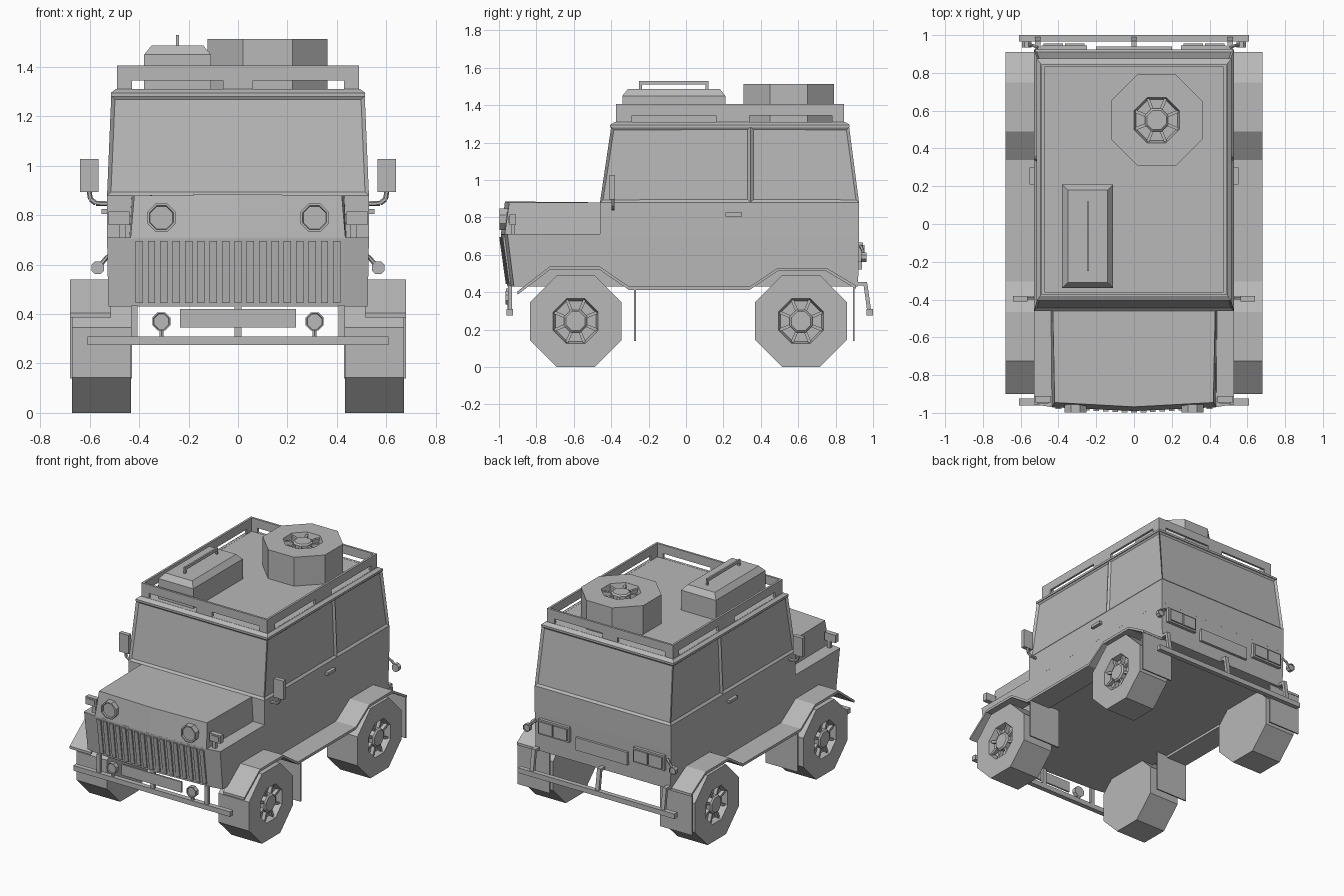
import bpy, bmesh, math
from mathutils import Vector, Matrix

if "Cube" in bpy.data.objects:
    bpy.data.objects.remove(bpy.data.objects["Cube"])

grey = bpy.data.materials.new("plain_grey")
grey.diffuse_color = (0.48, 0.48, 0.48, 1)
grey.use_nodes = True
grey.node_tree.nodes["Principled BSDF"].inputs["Base Color"].default_value = grey.diffuse_color


def finish(name, bm, mirror=False):
    bmesh.ops.recalc_face_normals(bm, faces=bm.faces[:])
    me = bpy.data.meshes.new(name)
    bm.to_mesh(me)
    bm.free()
    me.materials.append(grey)
    ob = bpy.data.objects.new(name, me)
    bpy.context.collection.objects.link(ob)
    if mirror:
        ob.modifiers.new("mirror", 'MIRROR').use_mirror_merge = False
    return ob


def loft(bm, rings):
    vs = [[bm.verts.new(p) for p in r] for r in rings]
    n = len(vs[0])
    for a, b in zip(vs, vs[1:]):
        for i in range(n):
            bm.faces.new((a[i], a[(i + 1) % n], b[(i + 1) % n], b[i]))
    bm.faces.new(vs[0][::-1])
    bm.faces.new(vs[-1])


def rect(x0, x1, y0, y1, z):
    return [(x0, y0, z), (x1, y0, z), (x1, y1, z), (x0, y1, z)]


def box(bm, x0, x1, y0, y1, z0, z1):
    loft(bm, [rect(x0, x1, y0, y1, z0), rect(x0, x1, y0, y1, z1)])


def boxes(name, items, mirror=False):
    bm = bmesh.new()
    for b in items:
        box(bm, *b)
    return finish(name, bm, mirror)


def octagon(r, h, phase=math.pi / 8, n=8):
    return [(r * math.cos(phase + i * 2 * math.pi / n),
             r * math.sin(phase + i * 2 * math.pi / n), h) for i in range(n)]


def tube(bm, points, r, n=6):
    for a, b in zip(points, points[1:]):
        a, b = Vector(a), Vector(b)
        q = (b - a).to_track_quat('Z', 'Y')
        ring = [q @ Vector(p) for p in octagon(r, 0, n=n, phase=math.pi / n)]
        loft(bm, [[a + p for p in ring], [b + p for p in ring]])


# --- body: lower tub, bonnet, cabin base, with a V-shaped nose
def nose(w, inner, yc, yi, yo, back, z):
    return [(w, back, z), (-w, back, z), (-w, yo, z), (-inner, yi, z),
            (0, yc, z), (inner, yi, z), (w, yo, z)]


bm = bmesh.new()
loft(bm, [nose(.525, .425, -.955, -.935, -.92, .92, .43),
          nose(.53, .43, -.99, -.97, -.955, .925, .71)])
finish("lower_body", bm)
bm = bmesh.new()
loft(bm, [[(.44, -.44, .705), (-.44, -.44, .705), (-.435, -.97, .705), (0, -.99, .705), (.435, -.97, .705)],
          [(.43, -.44, .88), (-.43, -.44, .88), (-.42, -.945, .88), (0, -.968, .885), (.42, -.945, .88)]])
finish("bonnet", bm)
boxes("cabin_base", [(-.53, .53, -.46, .925, .70, .88)])


# --- greenhouse with sunken window panels, side panes split at a pillar
def cab(w, y0, yp, y1, z):
    return [(-w, y0, z), (w, y0, z), (w, yp, z), (w, y1, z), (-w, y1, z), (-w, yp, z)]


bm = bmesh.new()
loft(bm, [cab(.53, -.46, .345, .925, .88), cab(.513, -.40, .345, .872, 1.285)])
panes = [f for f in bm.faces if len(f.verts) == 4]
bmesh.ops.recalc_face_normals(bm, faces=bm.faces[:])
bmesh.ops.inset_individual(bm, faces=panes, thickness=.022, depth=-.012)
finish("window_cabin", bm)
bm = bmesh.new()
loft(bm, [rect(-.515, .515, -.405, .875, 1.28), rect(-.515, .515, -.405, .875, 1.295),
          rect(-.495, .495, -.38, .85, 1.31)])
finish("roof", bm)

# --- roof rack walls with slots
rack = []
for z0, z1 in ((1.295, 1.311), (1.345, 1.405)):
    for y in (-.375, .83):
        rack.append((-.49, .49, y, y + .015, z0, z1))
    for x in (-.49, .475):
        rack.append((x, x + .015, -.36, .83, z0, z1))
for a, b in ((-.49, -.43), (-.06, .06), (.43, .49)):
    for y in (-.375, .83):
        rack.append((a, b, y, y + .015, 1.311, 1.345))
for a, b in ((-.36, -.29), (.16, .34), (.78, .83)):
    for x in (-.49, .475):
        rack.append((x, x + .015, a, b, 1.311, 1.345))
boxes("roof_rack", rack)

# --- roof case with handle
bm = bmesh.new()
loft(bm, [rect(-.38, -.11, -.34, .21, 1.305), rect(-.38, -.11, -.34, .21, 1.45),
          rect(-.35, -.14, -.31, .18, 1.487)])
finish("roof_case", bm)
boxes("case_handle", [(-.25, -.238, -.25, .12, 1.51, 1.53), (-.25, -.238, -.25, -.235, 1.48, 1.515),
                      (-.25, -.238, .105, .12, 1.48, 1.515)])


# --- octagonal wheels with sunken rim, hub and spokes
def wheel(name, matrix, r, width, mirror):
    bm = bmesh.new()
    loft(bm, [octagon(r, 0), octagon(r, width), octagon(.13, width), octagon(.118, width - .04)])
    loft(bm, [octagon(.066, width - .05), octagon(.066, width - .012), octagon(.055, width - .003)])
    for i in range(8):
        a = math.pi / 8 + i * math.pi / 4
        d = Vector((math.cos(a), math.sin(a), 0))
        t = Vector((-d.y, d.x, 0)) * .008
        loft(bm, [[d * .06 - t + Vector((0, 0, h)), d * .06 + t + Vector((0, 0, h)),
                   d * .122 + t + Vector((0, 0, h)), d * .122 - t + Vector((0, 0, h))]
                  for h in (width - .045, width - .015)])
    bm.transform(matrix)
    finish(name, bm, mirror)


turn = Matrix.Rotation(math.pi / 2, 4, 'Y')
R = .245 / math.cos(math.pi / 8)
wheel("front_wheel", Matrix.Translation((.433, -.59, .245)) @ turn, R, .238, True)
wheel("rear_wheel", Matrix.Translation((.433, .615, .245)) @ turn, R, .238, True)
wheel("spare_wheel", Matrix.Translation((.12, .55, 1.305)), R * .99, .208, False)

# --- wheel arches and running board as one folded strip, plus mud flaps
path = [(-.90, .405), (-.725, .54), (-.465, .54), (-.305, .43), (.34, .43), (.49, .53), (.75, .53), (.91, .435)]
prof = path + [(y, z - .018) for y, z in reversed(path)]
bm = bmesh.new()
loft(bm, [[(x, y, z) for y, z in prof] for x in (.515, .68)])
finish("wheel_arch_strip", bm, True)
boxes("mud_flap", [(.43, .68, -.278, -.268, .14, .425), (.43, .68, .892, .902, .14, .435)], True)

# --- grille bars following the sloping V nose
bm = bmesh.new()
for i in range(17):
    x = (i - 8) * .05
    yb, yt = -.952 + abs(x) * .046, -.987 + abs(x) * .046
    loft(bm, [rect(x - .015, x + .015, yb - .012, yb + .02, .445),
              rect(x - .015, x + .015, yt - .012, yt + .02, .695)])
finish("grille_bars", bm)


# --- round lamps facing forward or back
def lamp(bm, x, y, z, r, depth, sign=-1):
    loft(bm, [[(x + px, y + sign * d, z + py) for px, py, _ in octagon(k, 0)]
              for k, d in ((r, 0), (r, depth), (r * .85, depth), (r * .8, depth * .75))])


bm = bmesh.new()
lamp(bm, .31, -.955, .79, .062, .042)
finish("headlight", bm, True)
bm = bmesh.new()
lamp(bm, .31, -.935, .37, .04, .03)
tube(bm, [(.31, -.945, .34), (.31, -.945, .305)], .01)
finish("fog_lamp", bm, True)
bm = bmesh.new()
box(bm, .44, .525, -.945, -.91, .76, .815)
box(bm, .452, .513, -.949, -.94, .77, .805)
box(bm, .455, .48, -.935, -.915, .70, .762)
finish("turn_signal", bm, True)

# --- bumpers with struts and plates
boxes("front_bumper", [(-.61, .61, -.96, -.925, .275, .31)] +
      [(x - .014, x + .014, -.952, -.93, .30, .435) for x in (-.42, 0, .42)])
boxes("front_plate", [(-.235, .235, -.962, -.95, .345, .42)])
bm = bmesh.new()
box(bm, -.61, .61, .966, 1.0, .275, .31)
for x in (-.51, 0, .51):
    box(bm, x - .014, x + .014, .90, .968, .435, .455)
    loft(bm, [rect(x - .014, x + .014, .97, .992, .29), rect(x - .014, x + .014, .947, .968, .455)])
finish("rear_bumper", bm)
boxes("rear_plate", [(-.2, .2, .92, .94, .52, .61)])

# --- tail lights: housing with two lenses
boxes("tail_light", [(.25, .49, .92, .945, .56, .665), (.262, .365, .945, .955, .572, .653),
                     (.375, .478, .945, .955, .572, .653)], True)
# --- small corner lamps on stalks
bm = bmesh.new()
lamp(bm, .568, .935, .587, .028, .03, 1)
tube(bm, [(.51, .935, .645), (.535, .945, .625), (.56, .948, .595)], .009)
finish("corner_lamp", bm, True)

# --- mirrors on bent arms, door handles
bm = bmesh.new()
loft(bm, [rect(.565, .64, -.41, -.38, .895), rect(.565, .64, -.41, -.38, 1.027)])
tube(bm, [(.52, -.39, .846), (.575, -.39, .848), (.597, -.39, .865), (.603, -.39, .90)], .01)
finish("side_mirror", bm, True)
boxes("door_handle", [(.525, .553, .21, .30, .805, .825)], True)
